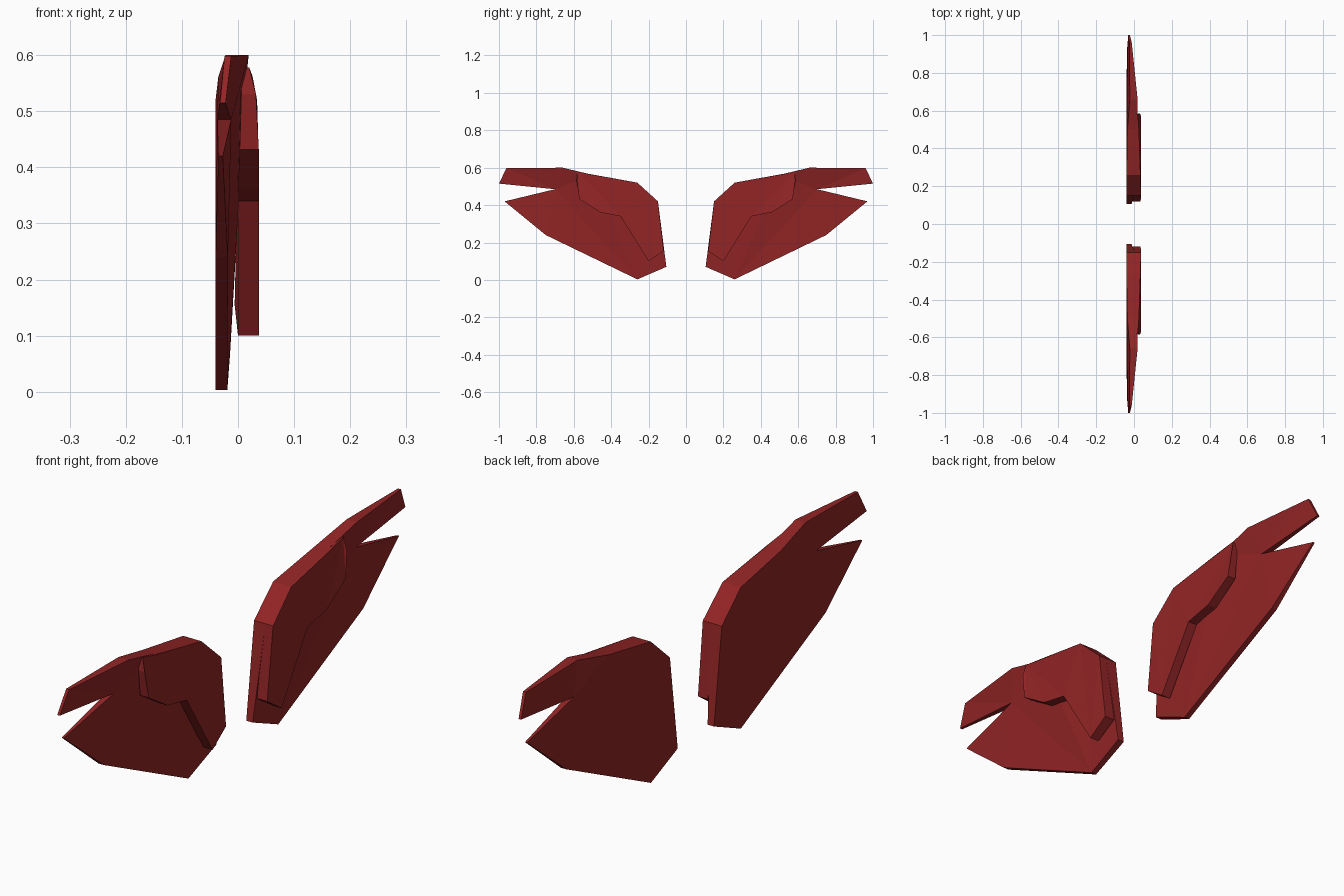
import bpy
import bmesh

if "Cube" in bpy.data.objects:
    bpy.data.objects.remove(bpy.data.objects["Cube"])

red = bpy.data.materials.new("dark red")
red.diffuse_color = (0.29, 0.018, 0.019, 1)
red.use_nodes = True
red.node_tree.nodes["Principled BSDF"].inputs["Base Color"].default_value = red.diffuse_color


def plate(name, outline):
    """Solid plate from an outline of (y, z, back x, front x), mirrored across y."""
    bm = bmesh.new()
    back = [bm.verts.new((b, y, z)) for y, z, b, f in outline]
    front = [bm.verts.new((f, y, z)) for y, z, b, f in outline]
    n = len(outline)
    caps = [bm.faces.new(back), bm.faces.new(front)]
    for i in range(n):
        j = (i + 1) % n
        bm.faces.new((back[i], back[j], front[j], front[i]))
    bmesh.ops.triangulate(bm, faces=caps)
    bmesh.ops.recalc_face_normals(bm, faces=bm.faces[:])
    me = bpy.data.meshes.new(name)
    bm.to_mesh(me)
    bm.free()
    me.materials.append(red)
    ob = bpy.data.objects.new(name, me)
    bpy.context.collection.objects.link(ob)
    mirror = ob.modifiers.new("Mirror", 'MIRROR')
    mirror.use_axis = (False, True, False)
    mirror.use_mirror_merge = False
    return ob


# Thin main blade with the notch between the two feather tips
plate("wing_blade", [
    (0.105, 0.07, -0.04, -0.014),
    (0.26, 0.003, -0.04, -0.019),
    (0.75, 0.24, -0.04, -0.018),
    (0.97, 0.42, -0.035, -0.027),
    (0.70, 0.485, -0.037, -0.012),
    (1.0, 0.515, -0.032, -0.022),
    (0.96, 0.598, -0.024, -0.012),
    (0.66, 0.60, -0.022, 0.019),
    (0.50, 0.562, -0.035, 0.015),
    (0.26, 0.52, -0.04, 0.008),
    (0.15, 0.42, -0.04, 0.006),
])

# Raised shoulder armour on the front of the blade
plate("shoulder_plate", [
    (0.119, 0.155, -0.006, 0.035),
    (0.20, 0.10, 0.0, 0.037),
    (0.35, 0.34, 0.0, 0.037),
    (0.46, 0.362, 0.0, 0.037),
    (0.57, 0.432, 0.003, 0.037),
    (0.585, 0.53, 0.006, 0.032),
    (0.58, 0.578, 0.006, 0.02),
    (0.50, 0.562, 0.004, 0.026),
    (0.26, 0.52, 0.002, 0.034),
    (0.15, 0.42, 0.0, 0.037),
])
